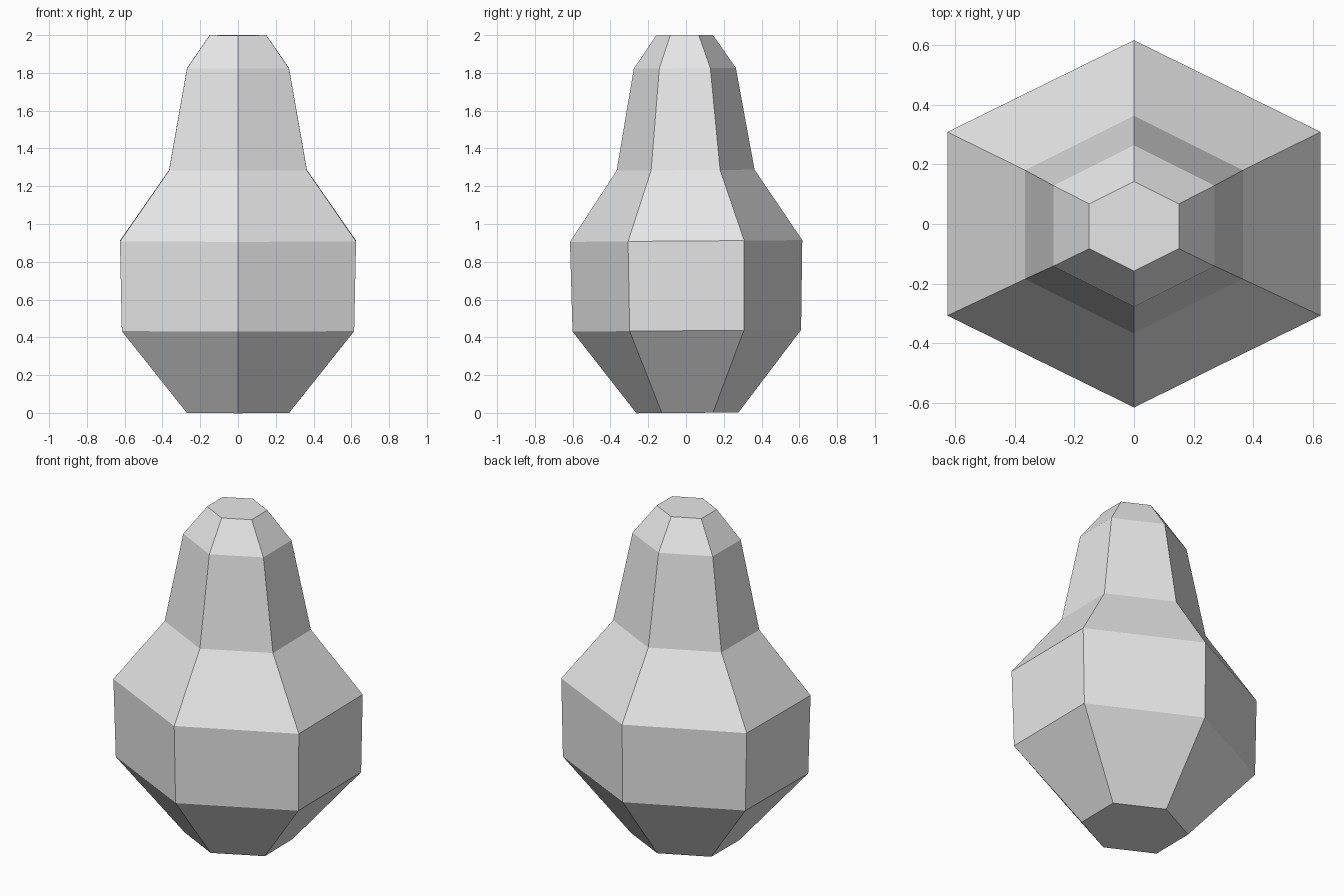
import bpy
import bmesh
import math
from mathutils import Matrix, Vector

cube = bpy.data.objects.get("Cube")
if cube:
    bpy.data.objects.remove(cube, do_unlink=True)

# Plain grey surface
grey = bpy.data.materials.new("plain_grey")
grey.use_nodes = True
colour = (0.8, 0.8, 0.8, 1)
grey.diffuse_color = colour
grey.node_tree.nodes["Principled BSDF"].inputs["Base Color"].default_value = colour

# Profile: height, half width across x, radius along y
PROFILE = [(0.0, 0.27, 0.27), (0.435, 0.615, 0.605), (0.91, 0.625, 0.615),
           (1.285, 0.365, 0.365), (1.825, 0.27, 0.27), (2.0, 0.15, 0.15)]
SIDES = 6


def ring(bm, z, half_x, radius_y):
    """Hexagon with corners at the front and back."""
    verts = []
    for i in range(SIDES):
        a = math.tau * i / SIDES
        x = half_x * math.sin(a) / math.sin(math.pi / 3)
        verts.append(bm.verts.new((x, -radius_y * math.cos(a), z)))
    return verts


# Faceted body, stacked ring on ring and capped
bm = bmesh.new()
rings = [ring(bm, *p) for p in PROFILE]
for low, high in zip(rings, rings[1:]):
    for i in range(SIDES):
        j = (i + 1) % SIDES
        bm.faces.new((low[i], low[j], high[j], high[i]))
bm.faces.new(rings[0])
bm.faces.new(rings[-1])
bmesh.ops.recalc_face_normals(bm, faces=bm.faces)

# Very slight forward lean
bmesh.ops.rotate(bm, verts=bm.verts, cent=Vector((0, 0, 1)),
                 matrix=Matrix.Rotation(0.0075, 3, 'X'))

mesh = bpy.data.meshes.new("faceted_body")
bm.to_mesh(mesh)
bm.free()
mesh.materials.append(grey)
body = bpy.data.objects.new("faceted_body", mesh)
bpy.context.scene.collection.objects.link(body)
